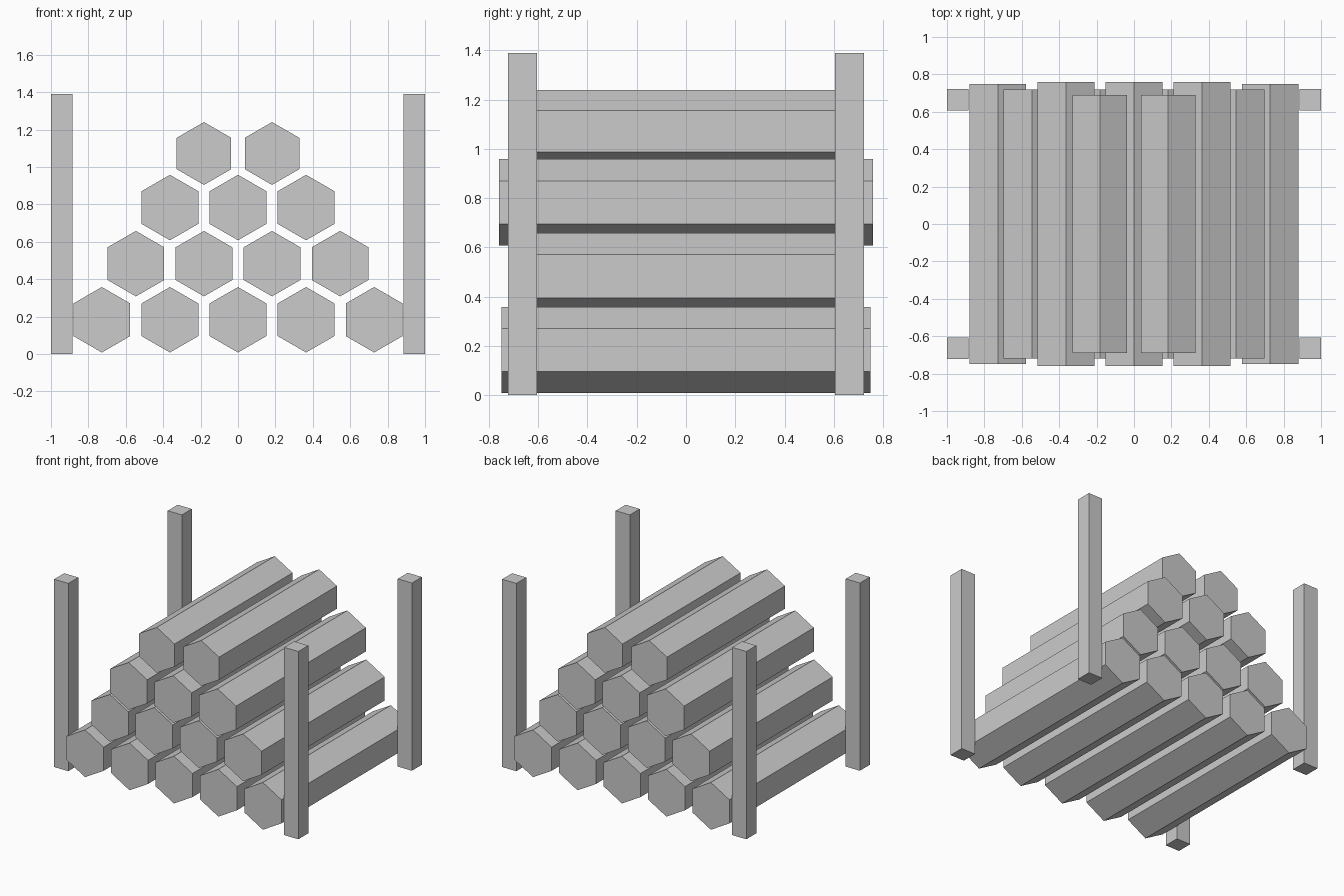
import bpy
from math import pi

if "Cube" in bpy.data.objects:
    bpy.data.objects.remove(bpy.data.objects["Cube"])

SPACING = 0.364  # gap between log centres in a row


def log(name, x, z, radius, half_length):
    # hexagonal prism lying along y, with a corner pointing up
    bpy.ops.mesh.primitive_cylinder_add(
        vertices=6, radius=radius, depth=2 * half_length,
        location=(x, 0, z), rotation=(pi / 2, 0, 0))
    bpy.context.object.name = name


def post(name, x, y):
    bpy.ops.mesh.primitive_cube_add(size=1, location=(x, y, 0.695))
    ob = bpy.context.object
    ob.name = name
    ob.scale = (0.116, 0.116, 1.39)


# Stacked rows of logs: count, centre height, radius, half length
rows = [(5, 0.183, 0.175, 0.749),
        (4, 0.483, 0.175, 0.72),
        (3, 0.783, 0.175, 0.759),
        (2, 1.072, 0.168, 0.69)]
for r, (count, z, radius, half) in enumerate(rows, 1):
    for i in range(count):
        log(f"log_row{r}_{i + 1}", (i - (count - 1) / 2) * SPACING, z, radius, half)

# Four corner posts
for sx, side in ((-1, "left"), (1, "right")):
    for sy, end in ((-1, "front"), (1, "back")):
        post(f"{end}_{side}_post", sx * 0.942, sy * 0.664)
